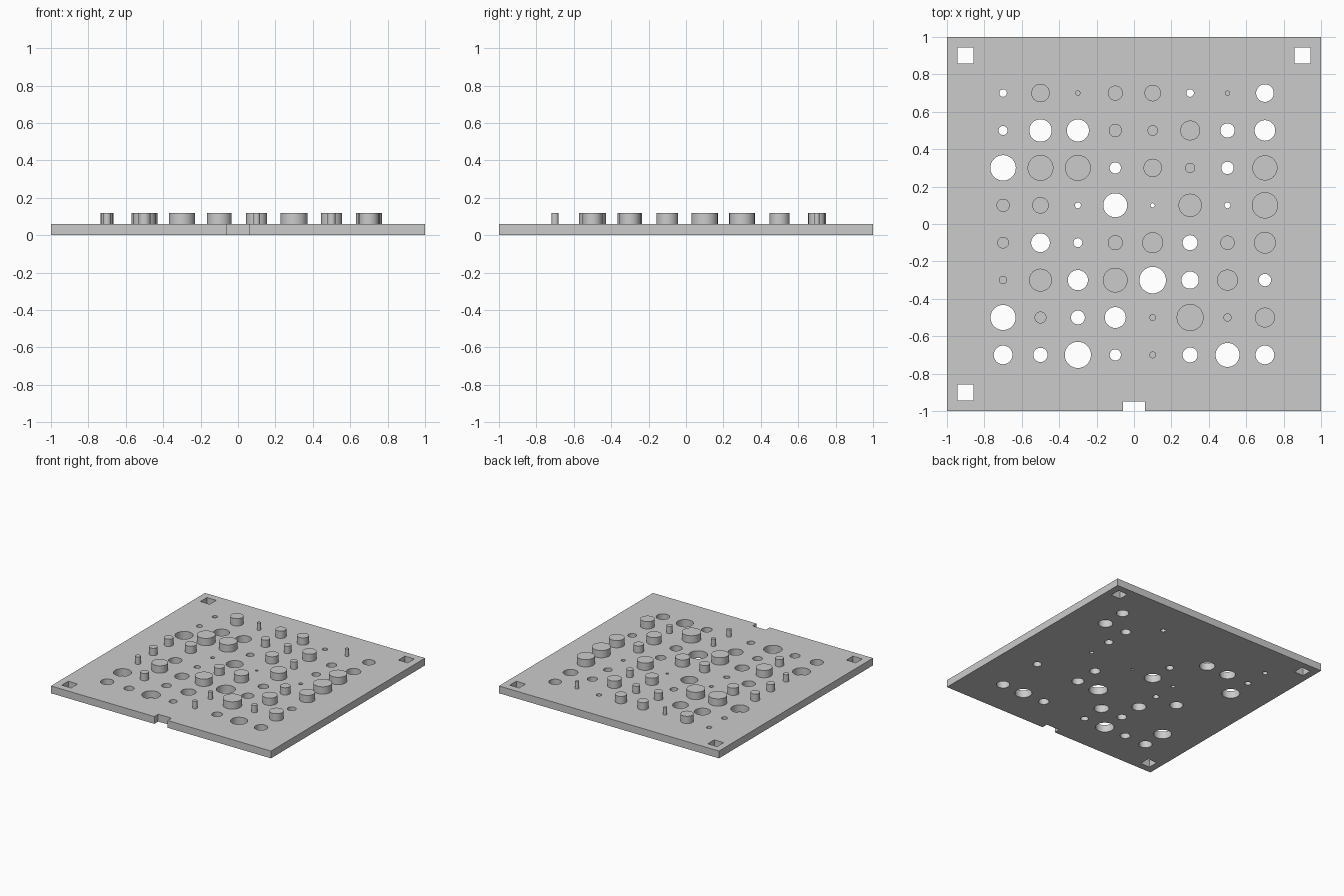
import bpy
import bmesh
from mathutils import Matrix

default_cube = bpy.data.objects.get("Cube")
if default_cube:
    bpy.data.objects.remove(default_cube, do_unlink=True)

PLATE_HEIGHT = 0.06
PEG_TOP = 0.12
SPACING = 0.2

# Radii in thousandths, back row first: positive is a peg, negative is a hole
RADII = [
    [-20, 49, 14, 40, 44, -20, 14, -47],
    [-24, -60, -59, 35, 28, 53, -38, -55],
    [-68, 69, 69, -30, 49, 27, -33, 67],
    [35, 44, -16, -64, -11, 62, -16, 70],
    [31, -50, -24, 40, 56, -40, 38, 58],
    [22, 61, -54, 66, -71, -46, 56, -33],
    [-67, 32, -37, -56, 18, 72, 22, 53],
    [-50, -38, -70, -30, 18, -40, -64, -50],
]

grey = bpy.data.materials.new("plain grey")
grey.use_nodes = True
grey.diffuse_color = (0.6, 0.6, 0.6, 1)
grey.node_tree.nodes["Principled BSDF"].inputs["Base Color"].default_value = grey.diffuse_color


def add_box(bm, x, y, z, width, depth, height):
    """Box centred on x and y, rising from z."""
    place = Matrix.Translation((x, y, z + height / 2))
    bmesh.ops.create_cube(bm, size=1, matrix=place @ Matrix.Diagonal((width, depth, height, 1)))


def add_cylinder(bm, x, y, z, radius, height):
    """Upright cylinder rising from z."""
    bmesh.ops.create_cone(bm, cap_ends=True, segments=48, radius1=radius, radius2=radius,
                          depth=height, matrix=Matrix.Translation((x, y, z + height / 2)))


def make_object(name, bm):
    mesh = bpy.data.meshes.new(name)
    bm.to_mesh(mesh)
    bm.free()
    mesh.materials.append(grey)
    obj = bpy.data.objects.new(name, mesh)
    bpy.context.collection.objects.link(obj)
    return obj


def select_only(obj):
    bpy.ops.object.select_all(action="DESELECT")
    obj.select_set(True)
    bpy.context.view_layer.objects.active = obj


# Base plate
plate_bm = bmesh.new()
add_box(plate_bm, 0, 0, 0, 2, 2, PLATE_HEIGHT)
plate = make_object("base_plate", plate_bm)

# Pegs and round holes on a regular grid
pegs_bm, cutter_bm = bmesh.new(), bmesh.new()
for row, radii in enumerate(RADII):
    for column, size in enumerate(radii):
        x, y = (column - 3.5) * SPACING, (3.5 - row) * SPACING
        if size > 0:
            add_cylinder(pegs_bm, x, y, PLATE_HEIGHT, size / 1000, PEG_TOP - PLATE_HEIGHT)
        else:
            add_cylinder(cutter_bm, x, y, -PLATE_HEIGHT, -size / 1000, 3 * PLATE_HEIGHT)
pegs = make_object("pegs", pegs_bm)

# Square holes in three corners, and a notch in the front edge
for side_x, side_y in ((-1, 1), (1, 1), (-1, -1)):
    add_box(cutter_bm, side_x * 0.9, side_y * 0.9, -PLATE_HEIGHT, 0.085, 0.085, 3 * PLATE_HEIGHT)
add_box(cutter_bm, 0, -1, -PLATE_HEIGHT, 0.12, 0.1, 3 * PLATE_HEIGHT)
cutter = make_object("hole_cutter", cutter_bm)
cutter.hide_render = True

# Cut the openings through the plate
cut = plate.modifiers.new("openings", "BOOLEAN")
cut.operation = "DIFFERENCE"
cut.solver = "EXACT"
cut.object = cutter
select_only(plate)
bpy.ops.object.modifier_apply(modifier=cut.name)
bpy.data.objects.remove(cutter, do_unlink=True)

# Smooth round walls with sharp rims
for part in (plate, pegs):
    select_only(part)
    bpy.ops.object.shade_smooth_by_angle()
